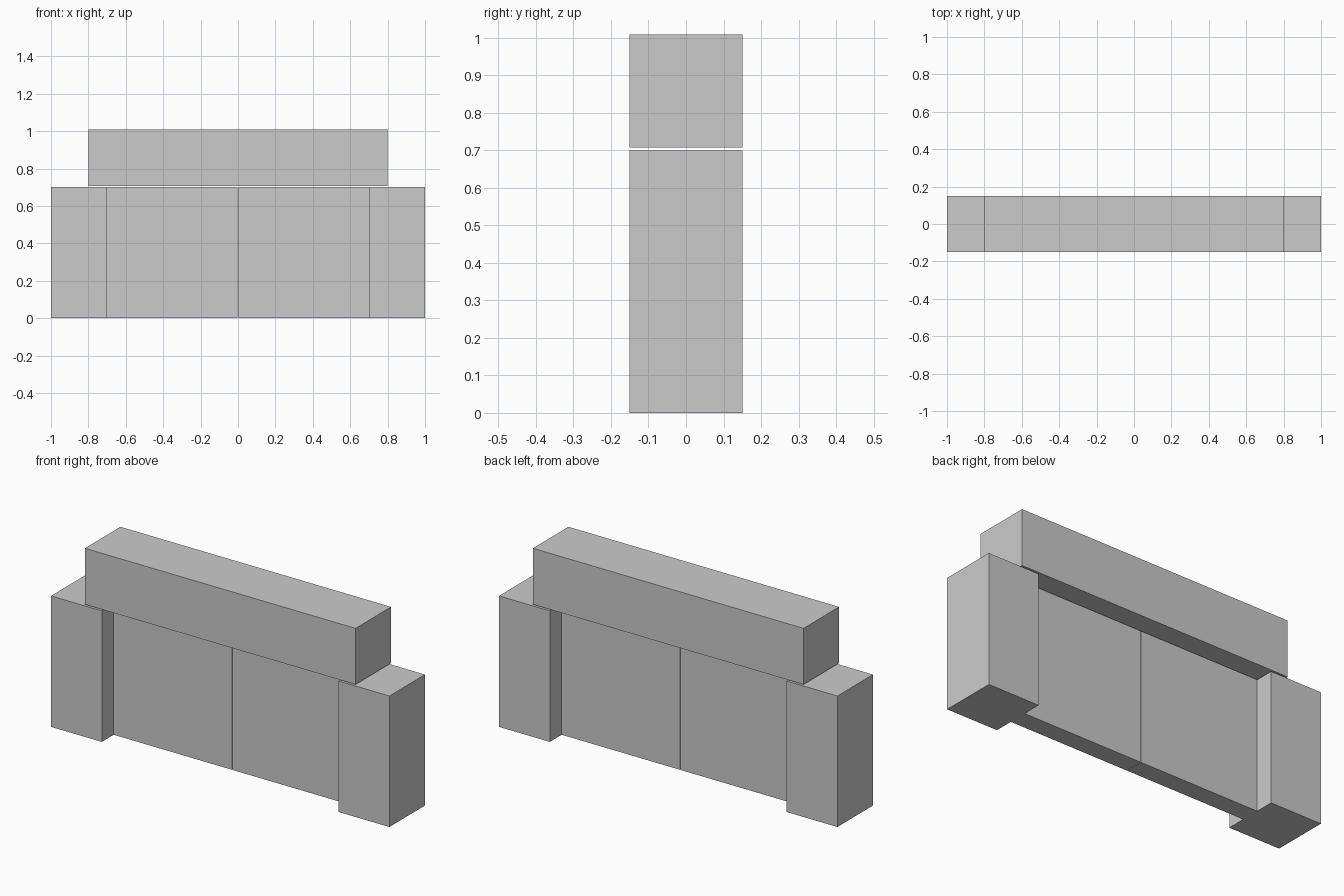
import bpy

if "Cube" in bpy.data.objects:
    bpy.data.objects.remove(bpy.data.objects["Cube"])


def box(name, x, y, z):
    """Box from (min, max) extents on each axis."""
    bpy.ops.mesh.primitive_cube_add(size=1)
    ob = bpy.context.object
    ob.name = name
    ob.location = [(a + b) / 2 for a, b in (x, y, z)]
    ob.scale = [b - a for a, b in (x, y, z)]
    bpy.ops.object.transform_apply(location=True, rotation=False, scale=True)
    return ob


HALF_DEPTH = 0.15    # posts and lintel
HALF_PANEL = 0.05    # recessed panels
HEIGHT = 0.70

for side, s in (("left", -1), ("right", 1)):
    # End post
    box(f"{side}_post", sorted((s * 0.70, s * 1.0)),
        (-HALF_DEPTH, HALF_DEPTH), (0, HEIGHT))
    # Thin panel, with a hairline seam at the centre
    box(f"{side}_panel", sorted((s * 0.0015, s * 0.70)),
        (-HALF_PANEL, HALF_PANEL), (0, HEIGHT))

# Lintel floating just above the posts
box("lintel", (-0.80, 0.80), (-HALF_DEPTH, HALF_DEPTH), (0.708, 1.008))
